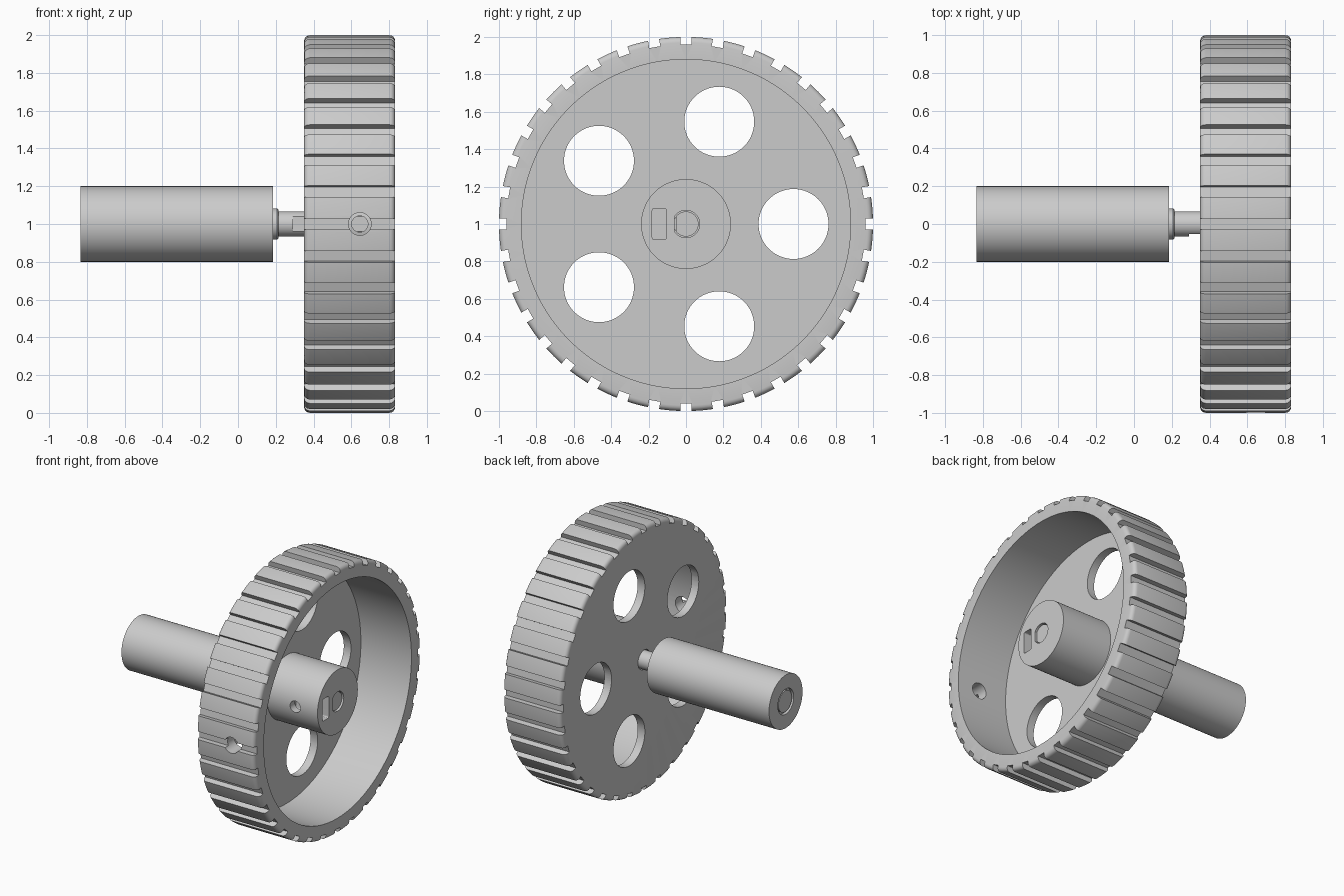
import bpy, bmesh
from math import sin, cos, pi, sqrt, radians
from mathutils import Matrix, Vector

if "Cube" in bpy.data.objects:
    bpy.data.objects.remove(bpy.data.objects["Cube"])

AXLE = Vector((0, 0, 1))
GREY = (0.6, 0.6, 0.6, 1)
mat = bpy.data.materials.new("light grey")
mat.use_nodes = True
mat.diffuse_color = GREY
mat.node_tree.nodes["Principled BSDF"].inputs["Base Color"].default_value = GREY


def finish(bm, name):
    """Turn a bmesh into an object centred on the axle line."""
    bmesh.ops.recalc_face_normals(bm, faces=bm.faces)
    bmesh.ops.translate(bm, verts=bm.verts, vec=AXLE)
    mesh = bpy.data.meshes.new(name)
    bm.to_mesh(mesh)
    bm.free()
    mesh.materials.append(mat)
    ob = bpy.data.objects.new(name, mesh)
    bpy.context.collection.objects.link(ob)
    return ob


def lathe(name, profile, steps, closed=False):
    """Revolve (x, radius) points around the x axis."""
    bm = bmesh.new()
    vs = [bm.verts.new((x, 0, r)) for x, r in profile]
    es = [bm.edges.new(p) for p in zip(vs, vs[1:])]
    if closed:
        es.append(bm.edges.new((vs[-1], vs[0])))
    bmesh.ops.spin(bm, geom=vs + es, cent=(0, 0, 0), axis=(1, 0, 0),
                   angle=2 * pi, steps=steps)
    bmesh.ops.remove_doubles(bm, verts=bm.verts, dist=1e-5)
    return finish(bm, name)


def add_cylinder(bm, radius, length, centre, axis, segments=48):
    turn = Vector((0, 0, 1)).rotation_difference(Vector(axis)).to_matrix().to_4x4()
    bmesh.ops.create_cone(bm, cap_ends=True, segments=segments, radius1=radius,
                          radius2=radius, depth=length,
                          matrix=Matrix.Translation(centre) @ turn)


def add_box(bm, size, matrix):
    bmesh.ops.create_cube(bm, size=1, matrix=matrix @ Matrix.Diagonal((*size, 1)))


def d_rod(name, radius, flat, x0, x1):
    """Round rod along x with a flat on its -y side."""
    bm = bmesh.new()
    edge = pi - math_acos(flat / radius)
    ring = [bm.verts.new((x0, radius * cos(a), radius * sin(a)))
            for a in (-edge + 2 * edge * i / 40 for i in range(41))]
    face = bm.faces.new(ring)
    ext = bmesh.ops.extrude_face_region(bm, geom=[face])["geom"]
    bmesh.ops.translate(bm, vec=(x1 - x0, 0, 0),
                        verts=[v for v in ext if isinstance(v, bmesh.types.BMVert)])
    # keep the starting cap so the rod is closed
    if not any(len(f.verts) > 4 and abs(f.calc_center_median().x - x0) < 1e-4
               for f in bm.faces):
        bm.faces.new(ring)
    return finish(bm, name)


def math_acos(v):
    from math import acos
    return acos(v)


def cut(target, cutter):
    cutter.hide_render = True
    mod = target.modifiers.new("cut", 'BOOLEAN')
    mod.operation = 'DIFFERENCE'
    mod.solver = 'EXACT'
    mod.object = cutter
    bpy.context.view_layer.objects.active = target
    bpy.ops.object.modifier_apply(modifier=mod.name)
    bpy.data.objects.remove(cutter)


def smooth(ob):
    bpy.ops.object.select_all(action='DESELECT')
    ob.select_set(True)
    bpy.context.view_layer.objects.active = ob
    bpy.ops.object.shade_smooth_by_angle(angle=radians(28))


# Wheel: rounded rim, thin web and hub in one revolved section
BACK, FRONT, WEB, FILLET = 0.35, 0.832, 0.41, 0.03
arc = [(FILLET * (1 - cos(a)), 1 - FILLET * (1 - sin(a)))
       for a in (i * pi / 8 for i in range(5))]
section = [(BACK, 0)] + [(BACK + d, r) for d, r in arc]
section += [(FRONT - d, r) for d, r in reversed(arc)]
section += [(FRONT, 0.88), (WEB, 0.88), (WEB, 0.24), (FRONT, 0.24), (FRONT, 0)]
wheel = lathe("wheel", section, 144)

# Tread grooves across the rim
bm = bmesh.new()
for i in range(36):
    add_box(bm, (0.7, 0.06, 0.1), Matrix.Rotation(i * pi / 18, 4, 'X')
            @ Matrix.Translation((0.59, 0, 1.01)))
cut(wheel, finish(bm, "groove_cutter"))

# Five round openings in the web
bm = bmesh.new()
for i in range(5):
    a = i * 2 * pi / 5
    add_cylinder(bm, 0.187, 0.3, (0.38, 0.575 * cos(a), 0.575 * sin(a)), (1, 0, 0), 64)
cut(wheel, finish(bm, "opening_cutter"))

# Axle bore, fixing screw holes and nut slot
cut(wheel, d_rod("bore_cutter", 0.073, 0.062, 0.2, 1))
for radius, y0, y1 in ((0.06, -1.1, -0.6), (0.043, -0.4, -0.03)):
    bm = bmesh.new()
    add_cylinder(bm, radius, y1 - y0, (0.645, (y0 + y1) / 2, 0), (0, 1, 0))
    cut(wheel, finish(bm, "screw_hole_cutter"))
bm = bmesh.new()
add_box(bm, (0.4, 0.075, 0.165), Matrix.Translation((0.76, -0.143, 0)))
bmesh.ops.bevel(bm, geom=[e for e in bm.edges
                          if abs(e.verts[0].co.x - e.verts[1].co.x) > 0.1],
                offset=0.01, segments=3, affect='EDGES', profile=0.5)
cut(wheel, finish(bm, "nut_slot_cutter"))
smooth(wheel)

# Motor can with a collar at the front and a recess at the back
motor = lathe("motor_body", [
    (-0.81, 0), (-0.81, 0.095), (-0.833, 0.095), (-0.833, 0.2), (0.186, 0.2),
    (0.186, 0.082), (0.207, 0.082), (0.214, 0.075), (0.214, 0)], 96)
smooth(motor)
bearing = lathe("rear_bearing", [
    (-0.812, 0.08), (-0.828, 0.08), (-0.828, 0)], 48)
smooth(bearing)

# Output shaft: round near the motor, flattened inside the wheel
smooth(lathe("shaft_root", [(0.2, 0), (0.2, 0.067), (0.29, 0.067), (0.29, 0)], 48))
smooth(d_rod("shaft_flat", 0.067, 0.054, 0.285, 0.82))
